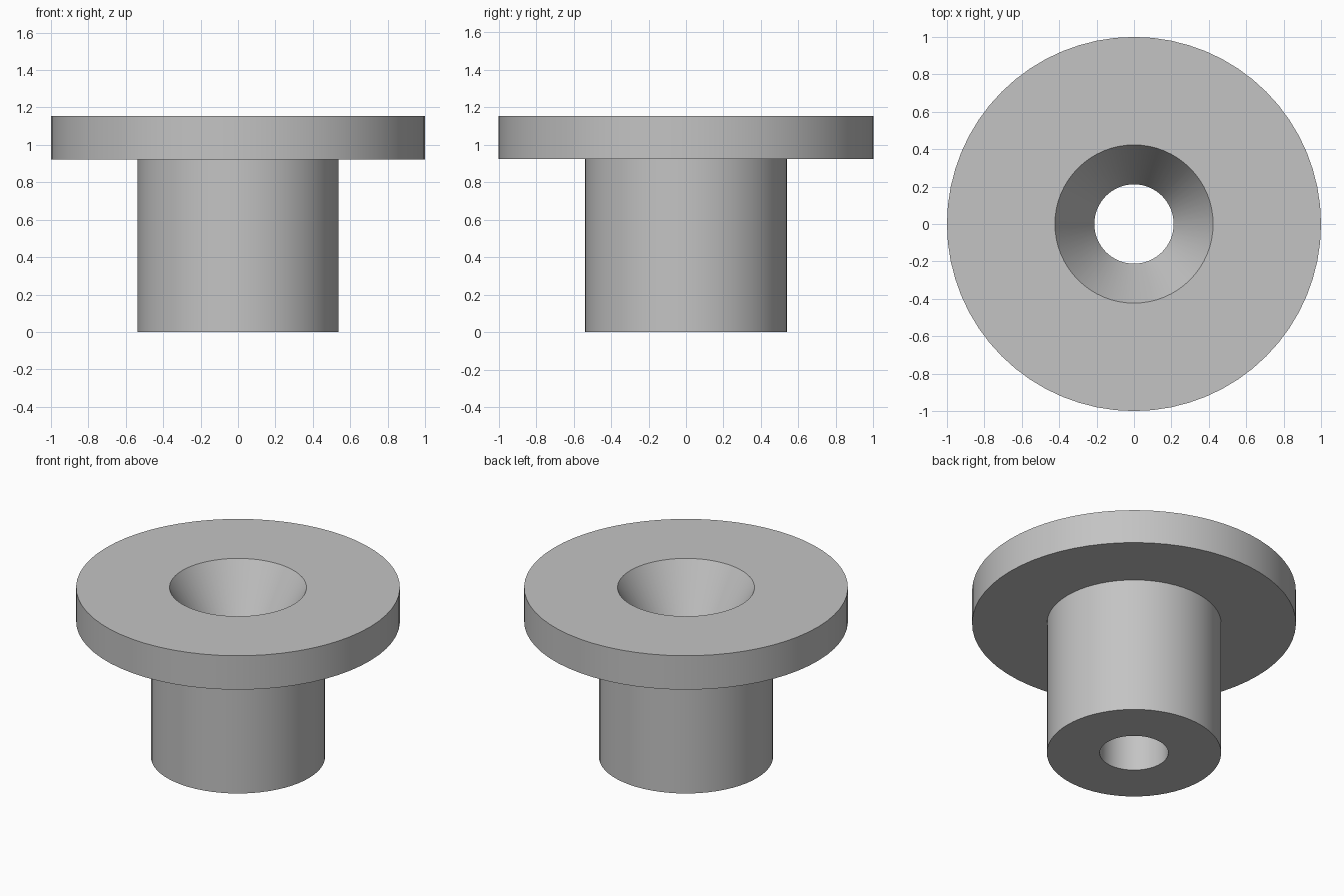
import bpy, bmesh, math

cube = bpy.data.objects.get("Cube")
if cube:
    bpy.data.objects.remove(cube, do_unlink=True)

SEGMENTS = 64
HEIGHT = 1.154
FLANGE_R, FLANGE_T = 1.0, 0.231
BODY_R = 0.538
BORE_R = 0.212
SINK_R, SINK_DEPTH = 0.423, 0.366

# Plain grey metal
metal = bpy.data.materials.new("grey metal")
metal.use_nodes = True
grey = (0.55, 0.55, 0.55, 1)
metal.diffuse_color = grey
metal.node_tree.nodes["Principled BSDF"].inputs["Base Color"].default_value = grey


def lathe(name, profile, material):
    """Revolve a closed (radius, z) profile around the z axis."""
    bm = bmesh.new()
    verts = [bm.verts.new((r, 0, z)) for r, z in profile]
    edges = [bm.edges.new((v, verts[i - 1])) for i, v in enumerate(verts)]
    bmesh.ops.spin(bm, geom=verts + edges, cent=(0, 0, 0), axis=(0, 0, 1),
                   angle=math.tau, steps=SEGMENTS, use_merge=True)
    bmesh.ops.remove_doubles(bm, verts=bm.verts, dist=0.0001)
    bmesh.ops.recalc_face_normals(bm, faces=bm.faces)
    mesh = bpy.data.meshes.new(name)
    bm.to_mesh(mesh)
    bm.free()
    mesh.materials.append(material)
    obj = bpy.data.objects.new(name, mesh)
    bpy.context.collection.objects.link(obj)
    return obj


# Flanged bushing with a straight bore and a countersunk mouth
bushing = lathe("flanged_bushing", [
    (BORE_R, 0),
    (BODY_R, 0),
    (BODY_R, HEIGHT - FLANGE_T),
    (FLANGE_R, HEIGHT - FLANGE_T),
    (FLANGE_R, HEIGHT),
    (SINK_R, HEIGHT),
    (BORE_R, HEIGHT - SINK_DEPTH),
], metal)

bpy.ops.object.select_all(action="DESELECT")
bushing.select_set(True)
bpy.context.view_layer.objects.active = bushing
bpy.ops.object.shade_smooth_by_angle(angle=math.radians(25))
